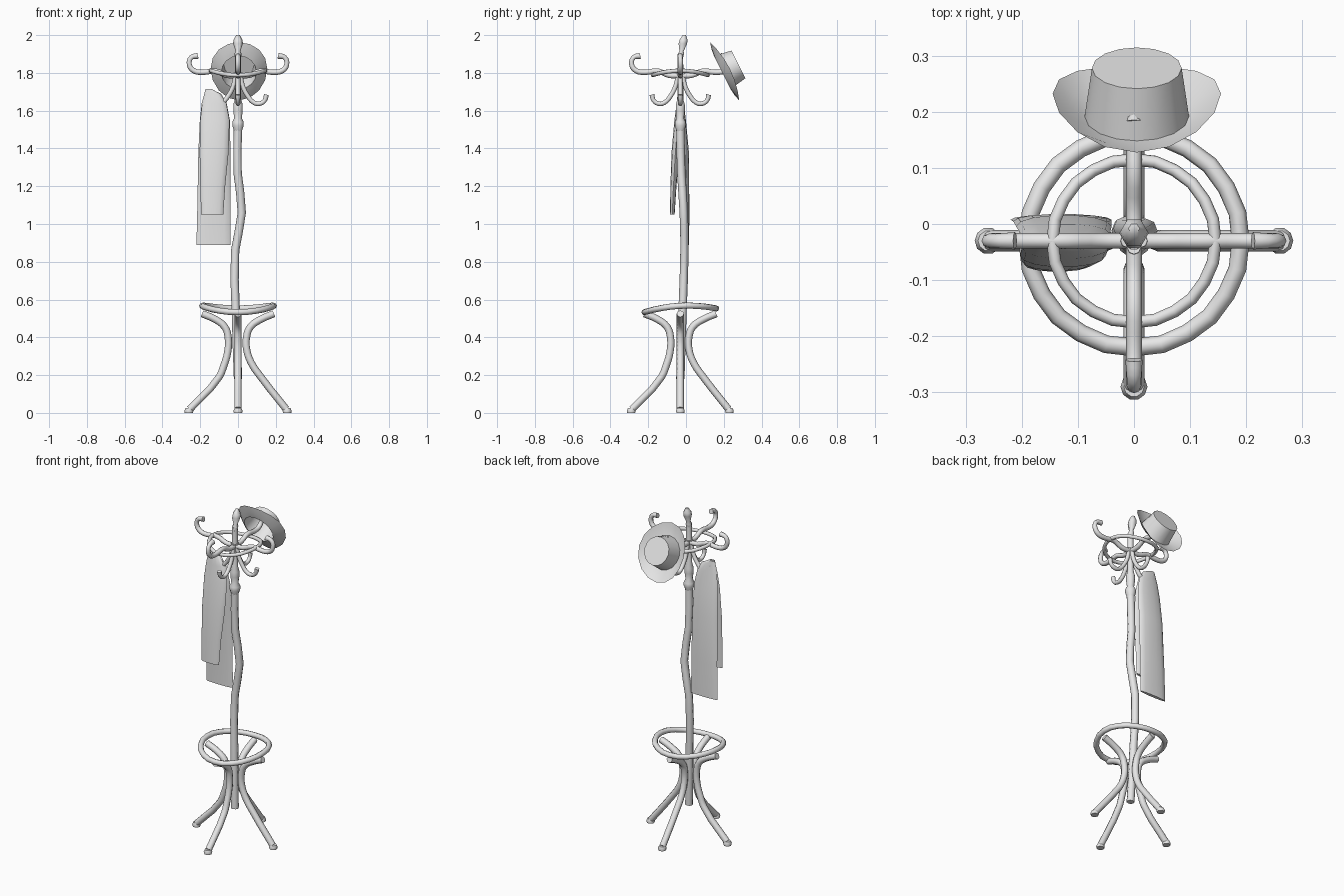
import bpy, bmesh, math
from mathutils import Vector, Matrix

if "Cube" in bpy.data.objects:
    bpy.data.objects.remove(bpy.data.objects["Cube"], do_unlink=True)

CY = -0.03  # y of the stand's axis

grey = bpy.data.materials.new("light_grey")
grey.use_nodes = True
grey.diffuse_color = (0.8, 0.8, 0.8, 1)
grey.node_tree.nodes["Principled BSDF"].inputs["Base Color"].default_value = (0.8, 0.8, 0.8, 1)


def finish(obj, angle=50):
    bpy.ops.object.select_all(action="DESELECT")
    obj.select_set(True)
    bpy.context.view_layer.objects.active = obj
    if obj.type == "CURVE":
        bpy.ops.object.convert(target="MESH")
        obj = bpy.context.object
    obj.data.materials.clear()
    obj.data.materials.append(grey)
    bpy.ops.object.shade_smooth_by_angle(angle=math.radians(angle))
    return obj


def tube(name, points, radius, radii=None, closed=False, smooth=3):
    """Round bent rod through the points."""
    cu = bpy.data.curves.new(name, "CURVE")
    cu.dimensions = "3D"
    cu.bevel_depth = radius
    cu.bevel_resolution = 2
    cu.resolution_u = smooth
    cu.use_fill_caps = not closed
    sp = cu.splines.new("BEZIER")
    sp.bezier_points.add(len(points) - 1)
    sp.use_cyclic_u = closed
    for i, (bp, p) in enumerate(zip(sp.bezier_points, points)):
        bp.co = p
        bp.handle_left_type = bp.handle_right_type = "AUTO"
        bp.radius = radii[i] if radii else 1
    obj = bpy.data.objects.new(name, cu)
    bpy.context.collection.objects.link(obj)
    return finish(obj)


def loft(name, rings, cap_start=True, cap_end=True, angle=50):
    """Skin a list of equal-length point rings."""
    bm = bmesh.new()
    rows = [[bm.verts.new(p) for p in ring] for ring in rings]
    n = len(rows[0])
    for a, b in zip(rows, rows[1:]):
        for i in range(n):
            j = (i + 1) % n
            bm.faces.new((a[i], a[j], b[j], b[i]))
    if cap_start:
        bm.faces.new(rows[0][::-1])
    if cap_end:
        bm.faces.new(rows[-1])
    bmesh.ops.recalc_face_normals(bm, faces=bm.faces)
    me = bpy.data.meshes.new(name)
    bm.to_mesh(me)
    bm.free()
    obj = bpy.data.objects.new(name, me)
    bpy.context.collection.objects.link(obj)
    return finish(obj, angle)


def circle(rx, ry, n, centre):
    return [Vector(centre) + Vector((rx * math.cos(t), ry * math.sin(t), 0))
            for t in (2 * math.pi * i / n for i in range(n))]


def radial(profile, turn):
    """Place (distance, height) points in a vertical plane through the axis."""
    return [(r * math.cos(turn), CY + r * math.sin(turn), z) for r, z in profile]


# Slightly crooked pole
tube("pole", [(0, CY, 0.18), (-0.012, -0.018, 0.55), (-0.015, -0.008, 0.86),
              (0.02, -0.012, 1.06), (-0.002, -0.025, 1.27), (0, CY, 1.52)], 0.022, smooth=2)

# Turned collars and neck above the pole
neck = [(0.02, 1.49), (0.03, 1.52), (0.03, 1.54), (0.02, 1.56), (0.025, 1.6),
        (0.025, 1.63), (0.017, 1.66), (0.016, 1.9)]
loft("neck", [circle(r, r, 10, (0, CY, z)) for r, z in neck])

# Leaning finial
knob = [(0.016, 1.88), (0.019, 1.9), (0.013, 1.915), (0.026, 1.955), (0.024, 1.975), (0.01, 2.0)]
loft("finial", [circle(r, r, 6, (0, CY + 0.18 * (z - 1.88), z)) for r, z in knob], angle=60)

# Four sides: leg, foot, upper hook, lower hook
leg_straight = [(0.19, 0.525), (0.12, 0.495), (0.065, 0.455), (0.045, 0.4), (0.045, 0.34),
                (0.07, 0.265), (0.125, 0.185), (0.255, 0.02)]
leg_kinked = [(0.19, 0.525), (0.12, 0.495), (0.07, 0.455), (0.052, 0.4), (0.055, 0.32),
              (0.075, 0.25), (0.1, 0.19), (0.255, 0.02)]
upper_hook = [(0.01, 1.785), (0.06, 1.787), (0.12, 1.81), (0.185, 1.803), (0.235, 1.812),
              (0.258, 1.845), (0.247, 1.882), (0.212, 1.89)]
lower_hook = [(0.012, 1.8), (0.022, 1.74), (0.05, 1.68), (0.085, 1.642), (0.115, 1.637),
              (0.142, 1.655), (0.15, 1.685)]
for k, side in enumerate(("left", "back", "right", "front")):
    turn = k * math.pi / 2
    tube(side + "_leg", radial(leg_straight if k < 2 else leg_kinked, turn), 0.019)
    x, y, _ = radial([(0.26, 0)], turn)[0]
    loft(side + "_foot", [circle(r, r, 10, (x, y, z))
                          for r, z in ((0.022, 0), (0.024, 0.012), (0.018, 0.025))])
    tube(side + "_upper_hook", radial(upper_hook, turn), 0.014,
         [1, 1, 1, 1, 1, 0.95, 0.9, 1.1])
    tube(side + "_lower_hook", radial(lower_hook, turn), 0.012, [1, 1, 1, 1, 1, 0.95, 1.1])


# Wavy bentwood rings
def wavy_ring(name, radius, height, wave, tilt, thick):
    pts = []
    for i in range(12):
        t = 2 * math.pi * i / 12
        pts.append((radius * math.cos(t), CY + radius * math.sin(t),
                    height + wave * math.cos(2 * t) + tilt * math.sin(t)))
    tube(name, pts, thick, closed=True, smooth=2)


wavy_ring("umbrella_ring", 0.19, 0.555, 0.012, 0.01, 0.016)
wavy_ring("hook_ring", 0.145, 1.8, 0.012, 0.0, 0.011)

# Hat hanging on the back hook: open crown and curled brim
tilt = Matrix.Translation((0.005, 0.192, 1.802)) @ Matrix.Rotation(math.radians(-63.4), 4, "X")


def hat_ring(rx, ry, ends, sides):
    return [tilt @ Vector((rx * math.cos(t), ry * math.sin(t),
                           ends + (sides - ends) * math.cos(t) ** 2))
            for t in (2 * math.pi * i / 16 for i in range(16))]


hat = [hat_ring(0.15, 0.172, 0.014, 0.045), hat_ring(0.12, 0.135, 0.004, 0.018),
       hat_ring(0.093, 0.098, 0, 0), hat_ring(0.08, 0.082, 0.096, 0.096)]
loft("hat", hat, cap_start=False, angle=40)


# Hanging coat: two soft panels meeting at the top
def panel(name, sections):
    rings = []
    for z, x0, x1, y0, y1 in sections:
        ring = circle((x1 - x0) / 2, (y1 - y0) / 2, 14, ((x0 + x1) / 2, (y0 + y1) / 2, z))
        mid = (x0 + x1) / 2
        for p in ring:  # square the ends off a little
            p.x = mid + (p.x - mid) * (1 - 0.12 * abs((p.x - mid) / (x1 - x0)))  / 0.94
        rings.append(ring)
    loft(name, rings, angle=60)


panel("coat_front", [(1.05, -0.195, -0.078, -0.085, -0.06), (1.2, -0.2, -0.068, -0.083, -0.05),
                     (1.38, -0.203, -0.05, -0.077, -0.035), (1.55, -0.2, -0.045, -0.062, -0.022),
                     (1.64, -0.19, -0.062, -0.05, -0.02), (1.69, -0.178, -0.095, -0.045, -0.022),
                     (1.715, -0.172, -0.14, -0.04, -0.028)])
panel("coat_back", [(0.89, -0.22, -0.04, -0.002, 0.017), (1.1, -0.215, -0.04, -0.008, 0.018),
                    (1.38, -0.21, -0.04, -0.025, 0.016), (1.55, -0.202, -0.043, -0.035, 0.0),
                    (1.64, -0.192, -0.06, -0.04, -0.012), (1.69, -0.178, -0.09, -0.04, -0.018),
                    (1.712, -0.17, -0.14, -0.035, -0.022)])
